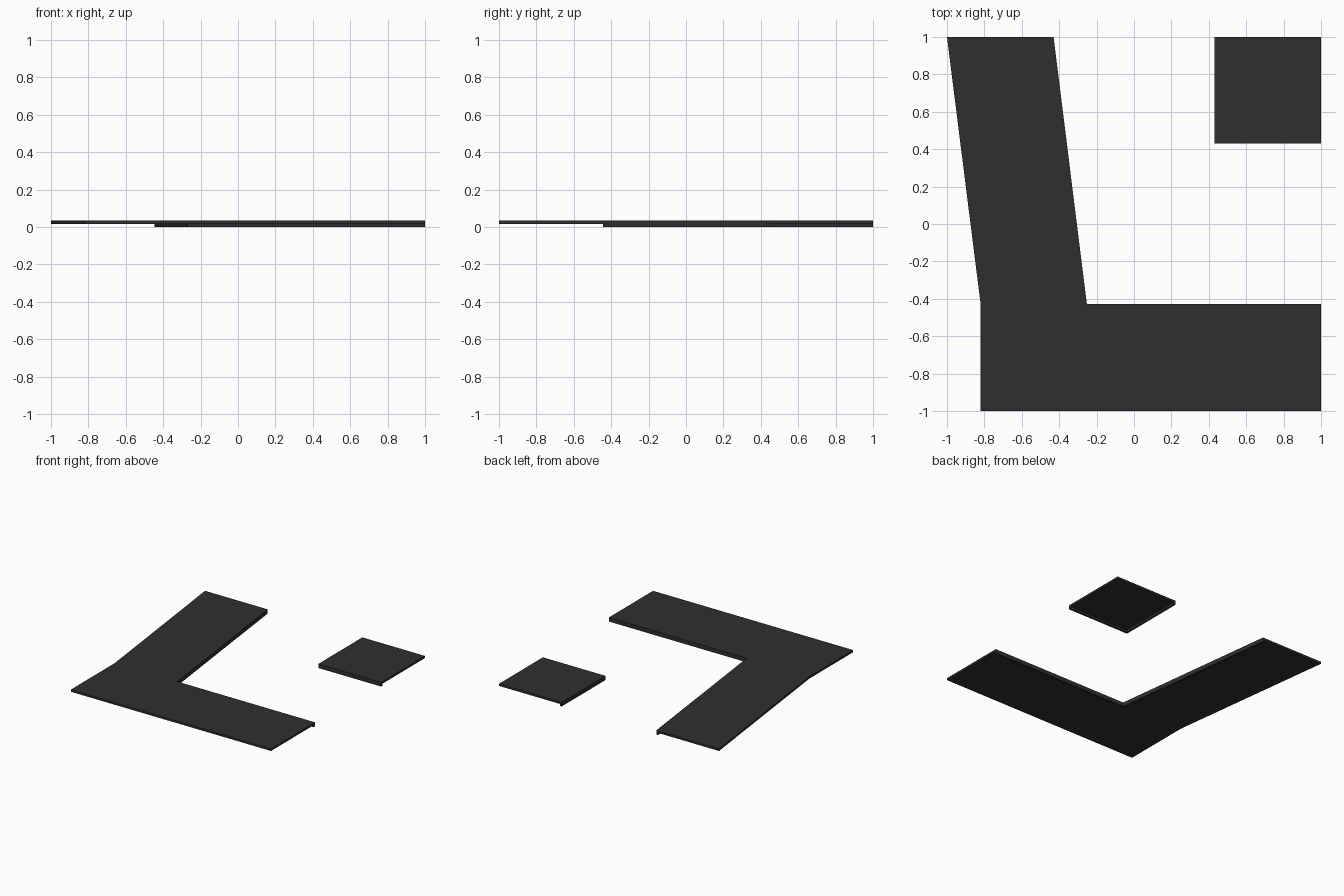
import bpy
import bmesh

if "Cube" in bpy.data.objects:
    bpy.data.objects.remove(bpy.data.objects["Cube"])

TOP, MID = 0.034, 0.017   # paving surface and underside heights
T = 0.017                 # kerb thickness

asphalt = bpy.data.materials.new("dark_grey")
asphalt.diffuse_color = (0.028, 0.028, 0.028, 1)
asphalt.use_nodes = True
asphalt.node_tree.nodes["Principled BSDF"].inputs["Base Color"].default_value = asphalt.diffuse_color


def prism(name, outline, z0, z1):
    """Extrude a flat outline from z0 up to z1."""
    bm = bmesh.new()
    face = bm.faces.new([bm.verts.new((x, y, z0)) for x, y in outline])
    ext = bmesh.ops.extrude_face_region(bm, geom=[face])
    up = [v for v in ext["geom"] if isinstance(v, bmesh.types.BMVert)]
    bmesh.ops.translate(bm, verts=up, vec=(0, 0, z1 - z0))
    bmesh.ops.recalc_face_normals(bm, faces=bm.faces)
    mesh = bpy.data.meshes.new(name)
    bm.to_mesh(mesh)
    bm.free()
    mesh.materials.append(asphalt)
    obj = bpy.data.objects.new(name, mesh)
    bpy.context.collection.objects.link(obj)
    return obj


# L-shaped paving with a slanted arm
prism("corner_paving",
      [(-0.82, -1), (1, -1), (1, -0.428), (-0.252, -0.428),
       (-0.43, 1), (-1, 1), (-0.82, -0.428)], MID, TOP)

# Kerb lip hanging below the inner edges of the L
prism("corner_kerb",
      [(1, -0.428), (-0.252, -0.428), (-0.43, 1),
       (-0.43 - T, 1), (-0.252 - T, -0.428 - T), (1, -0.428 - T)], 0, MID)

# Square paving in the opposite corner
prism("square_paving", [(0.43, 0.43), (1, 0.43), (1, 1), (0.43, 1)], MID, TOP)

# Kerb lip below its two inward-facing edges
prism("square_kerb",
      [(0.43, 1), (0.43, 0.43), (1, 0.43),
       (1, 0.43 + T), (0.43 + T, 0.43 + T), (0.43 + T, 1)], 0, MID)
